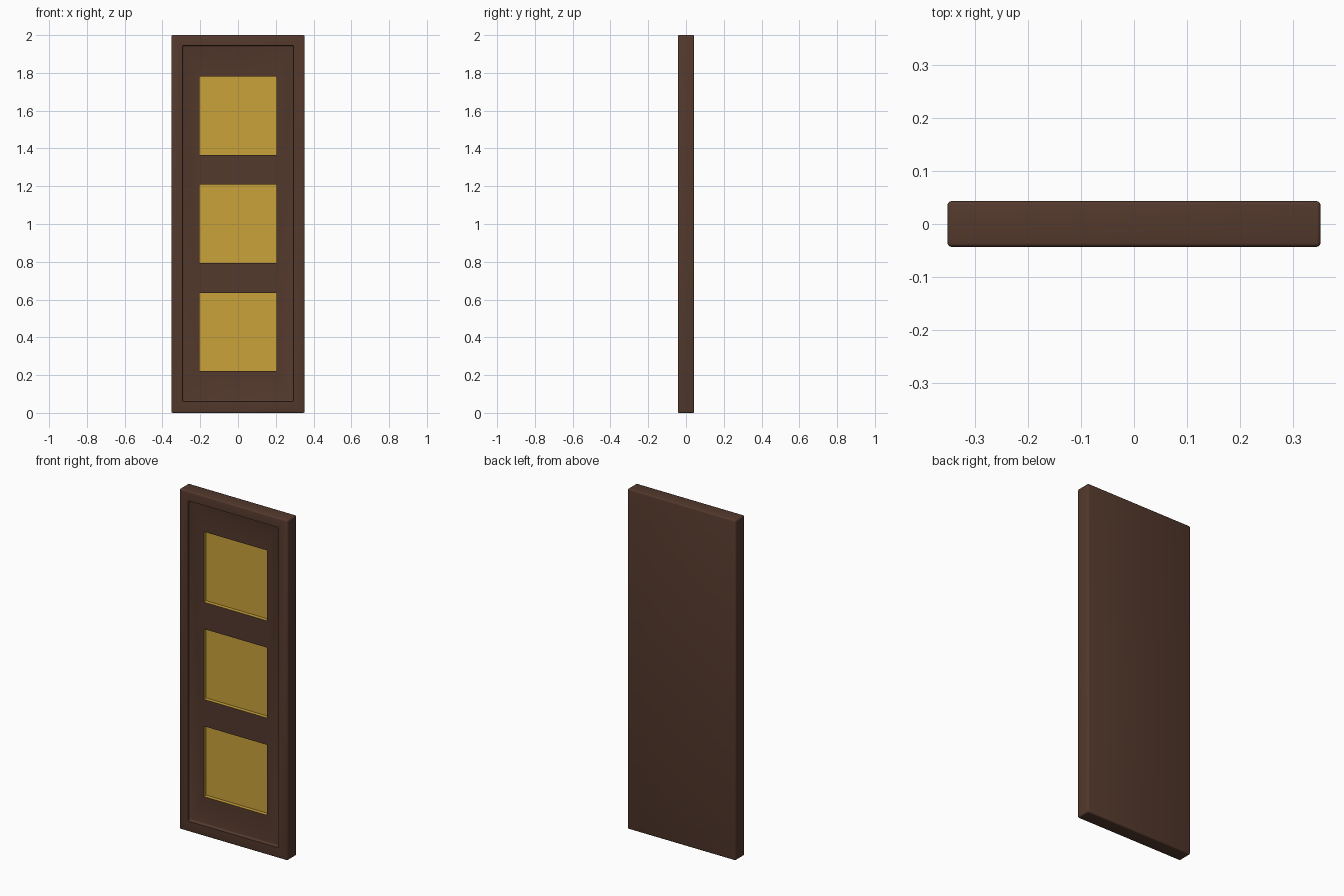
import bpy

start_cube = bpy.data.objects.get("Cube")
if start_cube:
    bpy.data.objects.remove(start_cube, do_unlink=True)

WIDTH, DEPTH, HEIGHT = 0.704, 0.086, 2.0
FRONT = -DEPTH / 2
PANEL_DEPTH, PANE_DEPTH = 0.018, 0.04


def material(name, rgb):
    mat = bpy.data.materials.new(name)
    mat.use_nodes = True
    color = (*rgb, 1)
    mat.diffuse_color = color
    mat.node_tree.nodes["Principled BSDF"].inputs["Base Color"].default_value = color
    return mat


def box(name, size, center, mat, bevel=0):
    bpy.ops.mesh.primitive_cube_add(size=1, location=center)
    obj = bpy.context.object
    obj.name = name
    obj.scale = size
    bpy.ops.object.transform_apply(location=False, rotation=False, scale=True)
    obj.data.materials.append(mat)
    if bevel:
        mod = obj.modifiers.new("Rounded edges", "BEVEL")
        mod.width, mod.segments = bevel, 3
        bpy.ops.object.modifier_apply(modifier=mod.name)
    return obj


def carve(target, name, width, bottom, top, depth, mat, bevel=0):
    """Sink a pocket into the front; its walls take the cutter's material."""
    cutter = box(name, (width, depth * 2, top - bottom),
                 (0, FRONT, (bottom + top) / 2), mat, bevel)
    cutter.hide_render = True
    bpy.context.view_layer.objects.active = target
    mod = target.modifiers.new(name, "BOOLEAN")
    mod.operation, mod.solver = "DIFFERENCE", "EXACT"
    mod.material_mode = "TRANSFER"
    mod.object = cutter
    bpy.ops.object.modifier_apply(modifier=mod.name)
    bpy.data.objects.remove(cutter, do_unlink=True)


wood = material("dark brown wood", (0.088, 0.041, 0.026))
glass = material("amber glass", (0.59, 0.36, 0.042))

# Door slab with softened edges
door = box("door", (WIDTH, DEPTH, HEIGHT), (0, 0, HEIGHT / 2), wood, 0.007)

# Sunken panel inside the raised border
carve(door, "panel_recess", 0.59, 0.06, 1.945, PANEL_DEPTH, wood, 0.008)

# Three stacked square panes
for i in range(3):
    bottom = 0.222 + i * 0.572
    carve(door, f"pane_{i + 1}", 0.41, bottom, bottom + 0.414, PANE_DEPTH, glass)

bpy.ops.object.select_all(action="DESELECT")
door.select_set(True)
bpy.context.view_layer.objects.active = door
bpy.ops.object.shade_smooth_by_angle(angle=0.6)
